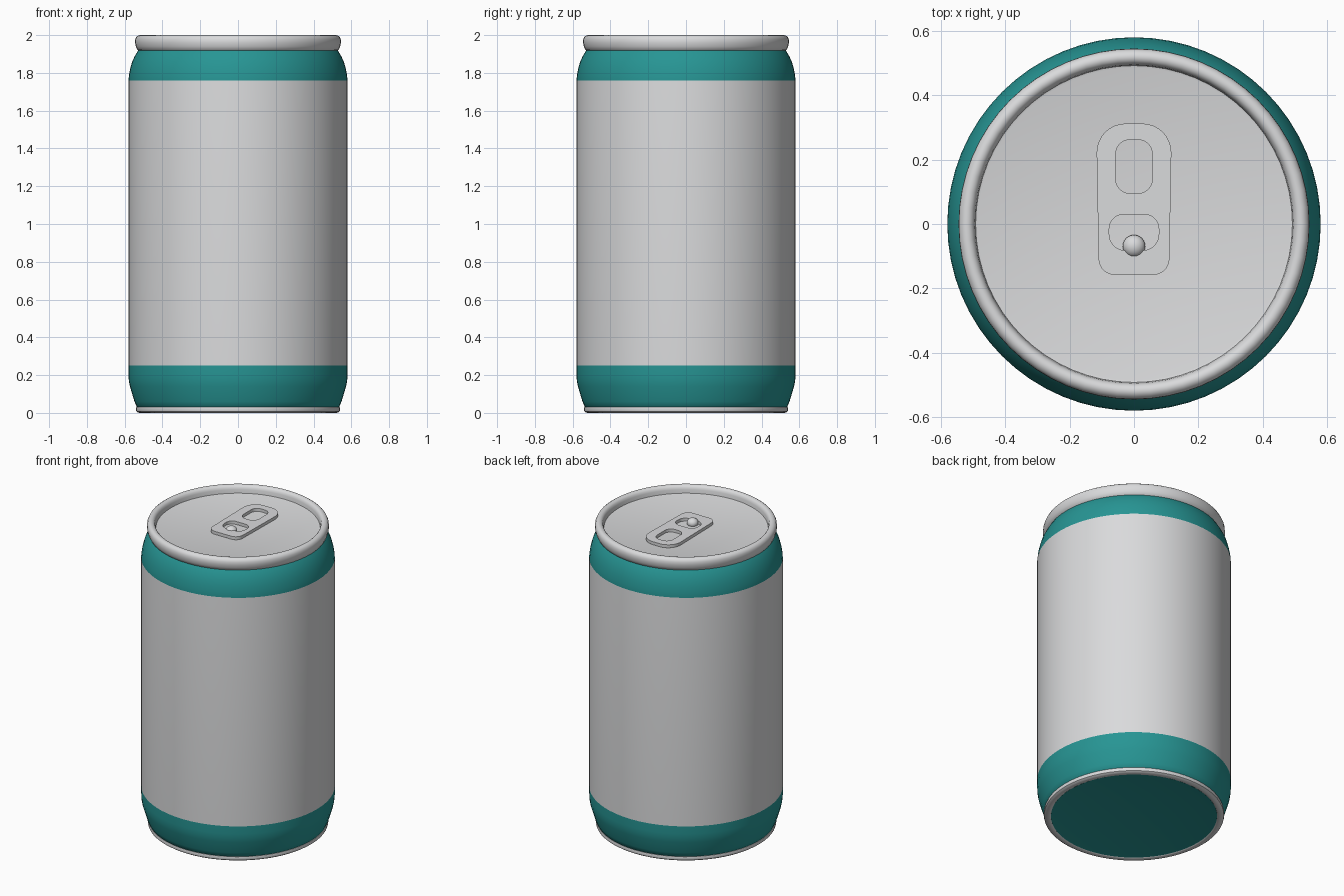
import bpy, bmesh, math

if "Cube" in bpy.data.objects:
    bpy.data.objects.remove(bpy.data.objects["Cube"])

SEG = 64


def material(name, rgb):
    m = bpy.data.materials.new(name)
    m.diffuse_color = (*rgb, 1)
    m.use_nodes = True
    m.node_tree.nodes["Principled BSDF"].inputs["Base Color"].default_value = m.diffuse_color
    return m


silver = material("silver", (0.70, 0.705, 0.715))
teal = material("teal", (0.02, 0.30, 0.295))


def smooth(ob, angle=35):
    bpy.ops.object.select_all(action='DESELECT')
    ob.select_set(True)
    bpy.context.view_layer.objects.active = ob
    bpy.ops.object.shade_smooth_by_angle(angle=math.radians(angle))


def lathe(name, profile, mats, rule=None, closed=False):
    """Spin (radius, z) points, listed from bottom outwards and up, around z."""
    bm = bmesh.new()
    rings = []
    for r, z in profile:
        if r == 0:
            rings.append([bm.verts.new((0, 0, z))] * SEG)
        else:
            rings.append([bm.verts.new((r * math.cos(2 * math.pi * i / SEG),
                                        r * math.sin(2 * math.pi * i / SEG), z))
                          for i in range(SEG)])
    pairs = list(zip(rings, rings[1:]))
    if closed:
        pairs.append((rings[-1], rings[0]))
    for a, b in pairs:
        for i in range(SEG):
            j = (i + 1) % SEG
            quad = list(dict.fromkeys((a[i], a[j], b[j], b[i])))
            f = bm.faces.new(quad)
            if rule:
                f.material_index = rule(f.calc_center_median().z)
    bmesh.ops.recalc_face_normals(bm, faces=bm.faces)
    me = bpy.data.meshes.new(name)
    bm.to_mesh(me)
    bm.free()
    ob = bpy.data.objects.new(name, me)
    bpy.context.collection.objects.link(ob)
    for m in mats:
        me.materials.append(m)
    smooth(ob)
    return ob


# Can wall: silver label area between teal shoulders, teal domed underside
lathe("can_body",
      [(0, 0.035), (0.25, 0.027), (0.42, 0.014), (0.497, 0.004), (0.535, 0.03),
       (0.548, 0.06), (0.56, 0.10), (0.572, 0.14), (0.578, 0.17), (0.58, 0.20),
       (0.58, 0.25), (0.58, 1.76), (0.577, 1.79), (0.57, 1.825), (0.56, 1.86),
       (0.546, 1.89), (0.528, 1.92), (0.51, 1.94), (0, 1.94)],
      [silver, teal], lambda z: 0 if 0.25 < z < 1.76 else 1)

# Bottom rim ring
lathe("bottom_rim",
      [(0.495, 0.006), (0.502, 0.001), (0.512, 0), (0.528, 0.001), (0.538, 0.008),
       (0.541, 0.018), (0.538, 0.03), (0.50, 0.03)], [silver], closed=True)

# Rolled top rim, running down into the recessed lid
lathe("top_rim_and_lid",
      [(0.50, 1.93), (0.522, 1.915), (0.533, 1.922), (0.541, 1.94), (0.545, 1.96),
       (0.544, 1.978), (0.538, 1.991), (0.528, 1.998), (0.518, 2.0), (0.508, 1.997),
       (0.499, 1.989), (0.495, 1.975), (0.492, 1.952), (0.485, 1.95), (0, 1.95)],
      [silver])


def rounded(x0, x1, y0, y1, r_low, r_high, taper=0.0, n=8):
    """Rounded rectangle outline; taper narrows the low end."""
    pts = []
    corners = [(x1 - r_high, y1 - r_high, r_high, 0), (x0 + r_high, y1 - r_high, r_high, 90),
               (x0 + r_low + taper, y0 + r_low, r_low, 180),
               (x1 - r_low - taper, y0 + r_low, r_low, 270)]
    for cx, cy, r, start in corners:
        for k in range(n + 1):
            a = math.radians(start + 90 * k / n)
            pts.append((cx + r * math.cos(a), cy + r * math.sin(a)))
    return pts


# Pull tab with two openings
cu = bpy.data.curves.new("pull_tab", 'CURVE')
cu.dimensions = '2D'
cu.fill_mode = 'BOTH'
cu.extrude = 0.010
for outline in (rounded(-0.116, 0.116, -0.158, 0.312, 0.05, 0.09, 0.006),
                rounded(-0.057, 0.057, 0.095, 0.262, 0.045, 0.045),
                rounded(-0.077, 0.077, -0.082, 0.03, 0.05, 0.045)):
    sp = cu.splines.new('POLY')
    sp.points.add(len(outline) - 1)
    for p, (x, y) in zip(sp.points, outline):
        p.co = (x, y, 0, 1)
    sp.use_cyclic_u = True
tab = bpy.data.objects.new("pull_tab", cu)
bpy.context.collection.objects.link(tab)
tab.location.z = 1.964
cu.materials.append(silver)
bpy.ops.object.select_all(action='DESELECT')
tab.select_set(True)
bpy.context.view_layer.objects.active = tab
bpy.ops.object.convert(target='MESH')
smooth(bpy.context.view_layer.objects.active)

# Rivet holding the tab
bpy.ops.mesh.primitive_uv_sphere_add(segments=24, ring_count=12, radius=0.035,
                                     location=(0, -0.069, 1.961))
rivet = bpy.context.object
rivet.name = "tab_rivet"
rivet.scale.z = 0.85
rivet.data.materials.append(silver)
smooth(rivet, 60)
